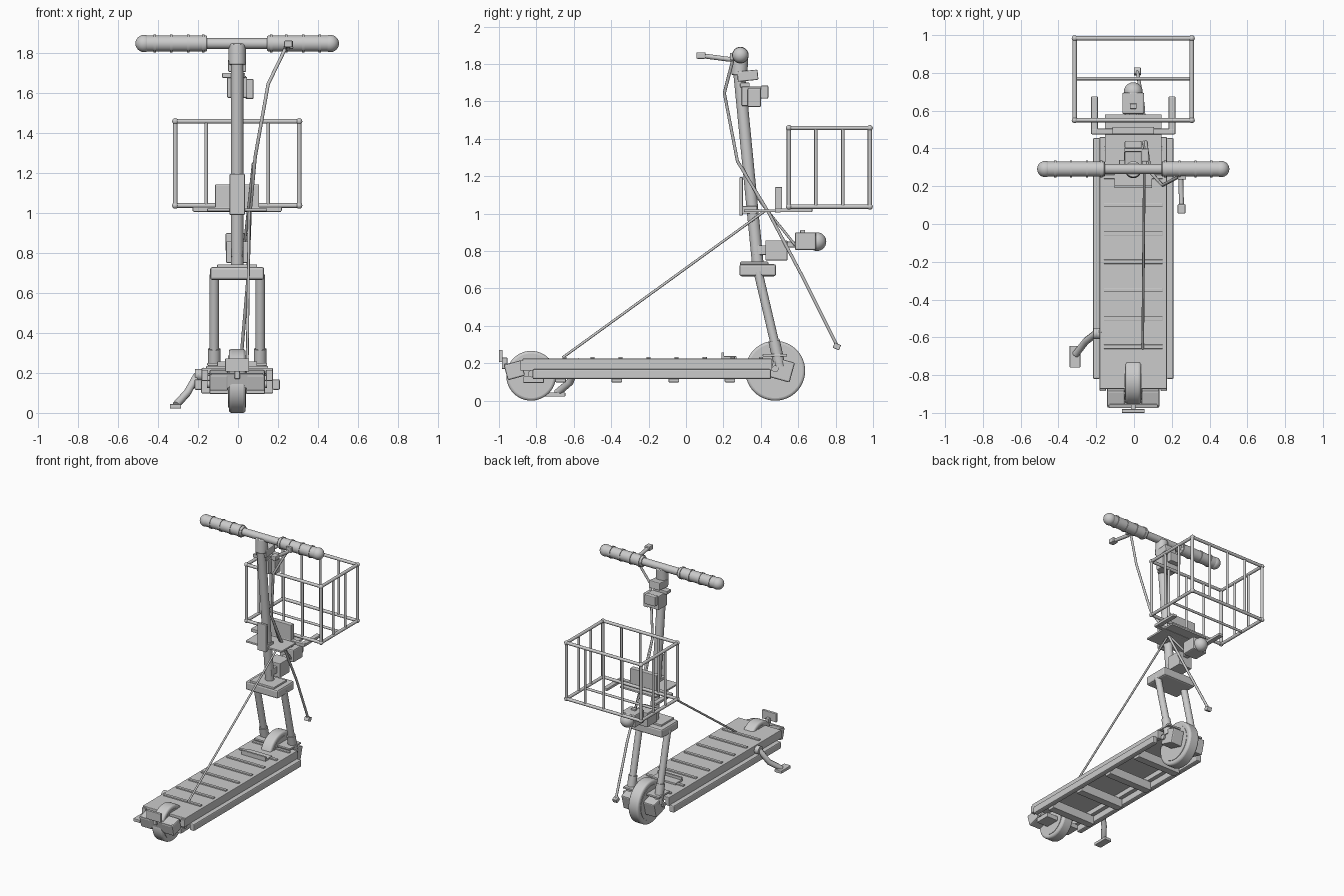
import bpy, math
from mathutils import Vector

CX = -0.004  # centre plane of the scooter


def finish(o, name, bevel=0.0):
    o.name = name
    if bevel:
        m = o.modifiers.new("bevel", 'BEVEL')
        m.width, m.segments, m.limit_method = bevel, 2, 'ANGLE'
    return o


def box(name, x, y, z, bevel=0.004, tilt=0.0, yaw=0.0):
    """Box from (min, max) ranges, x relative to the centre plane."""
    c = [(a + b) / 2 for a, b in (x, y, z)]
    bpy.ops.mesh.primitive_cube_add(size=1, location=(c[0] + CX, c[1], c[2]))
    o = bpy.context.object
    o.scale = [b - a for a, b in (x, y, z)]
    bpy.ops.object.transform_apply(location=False, rotation=False, scale=True)
    o.rotation_euler = (tilt, 0, yaw)
    return finish(o, name, bevel)


def rod(name, a, b, r, sides=20, bevel=0.0):
    a, b = Vector(a), Vector(b)
    a.x += CX
    b.x += CX
    d = b - a
    bpy.ops.mesh.primitive_cylinder_add(vertices=sides, radius=r, depth=d.length, location=(a + b) / 2)
    o = bpy.context.object
    o.rotation_euler = d.to_track_quat('Z', 'Y').to_euler()
    bpy.ops.object.shade_smooth_by_angle(angle=math.radians(35))
    return finish(o, name, bevel)


def ball(name, p, r, seg=20):
    bpy.ops.mesh.primitive_uv_sphere_add(segments=seg, ring_count=seg // 2, radius=r,
                                         location=(p[0] + CX, p[1], p[2]))
    bpy.ops.object.shade_smooth()
    return finish(bpy.context.object, name)


def cable(name, pts, r):
    c = bpy.data.curves.new(name, 'CURVE')
    c.dimensions, c.bevel_depth, c.bevel_resolution, c.use_fill_caps = '3D', r, 2, True
    s = c.splines.new('POLY')
    s.points.add(len(pts) - 1)
    for q, p in zip(s.points, pts):
        q.co = (p[0] + CX, p[1], p[2], 1)
    o = bpy.data.objects.new(name, c)
    bpy.context.collection.objects.link(o)
    return o


# wheels: tyre, disc, hub and axle
for tag, y, r in (("front", 0.477, 0.16), ("rear", -0.828, 0.133)):
    t = rod(tag + "_tyre", (-0.042, y, r), (0.042, y, r), r, 48, 0.014)
    t.modifiers["bevel"].segments = 3
    rod(tag + "_wheel_disc", (-0.045, y, r), (0.045, y, r), r * 0.8, 40)
    rod(tag + "_axle", (-0.15, y, r + 0.01), (0.15, y, r + 0.01), 0.018)

# axle blocks either side of each wheel
for s in (-1, 1):
    x = sorted((s * 0.045, s * 0.138))
    box("front_axle_block", x, (0.455, 0.57), (0.11, 0.22), 0.008, -0.27)
    box("rear_axle_block", x, (-0.965, -0.87), (0.12, 0.205), 0.008, 0.27)
    box("rear_axle_plate", x, (-0.87, -0.76), (0.095, 0.13))
box("rear_bridge", (-0.13, 0.13), (-0.965, -0.945), (0.125, 0.2), 0.004, 0.27)
box("front_collar", (-0.15, 0.15), (0.41, 0.54), (0.236, 0.25), 0.003)

# deck, edge beams, side rails, grip strips, cross slats
box("deck_board", (-0.178, 0.178), (-0.873, 0.46), (0.195, 0.225))
for s in (-1, 1):
    box("deck_edge", sorted((s * 0.145, s * 0.178)), (-0.885, 0.46), (0.16, 0.215))
    box("side_rail", sorted((s * 0.175, s * 0.214)), (-0.82, 0.455), (0.115, 0.168), 0.008)
for i in range(8):
    y = -0.65 + i * 0.15
    box("grip_strip", (-0.155, 0.155), (y - 0.011, y + 0.011), (0.22, 0.234), 0.002)
for y in (-0.67, -0.37, -0.065, 0.235):
    box("cross_slat", (-0.18, 0.18), (y - 0.028, y + 0.028), (0.098, 0.165))
box("deck_stop", (-0.1, 0.1), (0.19, 0.204), (0.22, 0.257), 0.002)
box("deck_pad", (-0.1, 0.1), (0.2, 0.27), (0.22, 0.238), 0.003)

# rear reflector on a short stem
box("reflector_plate", (-0.06, 0.06), (-1.0, -0.98), (0.207, 0.272), 0.003)
box("reflector_stem", (-0.013, 0.013), (-0.985, -0.955), (0.17, 0.23), 0.003)

# kickstand
cable("kickstand_leg", [(-0.16, -0.57, 0.21), (-0.205, -0.585, 0.18), (-0.25, -0.62, 0.1),
                        (-0.305, -0.69, 0.04)], 0.02)
rod("kickstand_pivot", (-0.21, -0.58, 0.19), (-0.15, -0.58, 0.19), 0.03)
box("kickstand_foot", (-0.337, -0.28), (-0.76, -0.645), (0.022, 0.044), 0.004)

# fork legs and crown
for s in (-1, 1):
    rod("fork_leg", (s * 0.115, 0.5, 0.2), (s * 0.115, 0.385, 0.69), 0.024)
    rod("fork_sleeve", (s * 0.115, 0.502, 0.18), (s * 0.115, 0.471, 0.32), 0.031)
box("fork_crown", (-0.135, 0.135), (0.285, 0.482), (0.665, 0.73), 0.012)
box("crown_cap", (-0.1, 0.1), (0.29, 0.44), (0.725, 0.743))


def stem_y(z):
    return 0.382 - (z - 0.75) * 0.098


# steering tube with clamp plates
rod("steering_tube", (0, stem_y(0.7), 0.7), (0, stem_y(1.8), 1.8), 0.031, 28)
rod("stem_head", (0, stem_y(1.74), 1.74), (0, 0.29, 1.845), 0.043, 24, 0.006)
box("clamp_plate", (-0.038, 0.038), (0.286, 0.304), (0.99, 1.195), 0.004)
box("clamp_block", (-0.036, 0.036), (0.3, 0.38), (1.0, 1.04))

# handlebar, grips with ridges and rounded ends
HY, HZ = 0.291, 1.847
rod("handlebar", (-0.46, HY, HZ), (0.46, HY, HZ), 0.027, 24)
for s in (-1, 1):
    rod("grip", (s * 0.15, HY, HZ), (s * 0.468, HY, HZ), 0.04, 28, 0.006)
    for x in (0.17, 0.245, 0.33, 0.413):
        rod("grip_ring", (s * (x - 0.006), HY, HZ), (s * (x + 0.006), HY, HZ), 0.0445, 28)
    ball("grip_end", (s * 0.466, HY, HZ), 0.043, 24)

# stem bracket and display
box("stem_bracket", (-0.045, 0.045), (0.275, 0.385), (1.71, 1.765), 0.006, 0.1)
box("bracket_bar", (-0.075, 0.04), (0.29, 0.34), (1.675, 1.7))
box("display_body", (-0.05, 0.05), (0.298, 0.402), (1.575, 1.68), 0.006)
box("display_side", (0.04, 0.082), (0.33, 0.4), (1.57, 1.67), 0.006)
box("display_face", (-0.045, 0.045), (0.4, 0.44), (1.615, 1.685), 0.006)

# basket bracket
box("basket_back_plate", (-0.11, 0.11), (0.476, 0.514), (1.01, 1.142))
box("basket_bracket", (-0.15, 0.15), (0.31, 0.58), (1.008, 1.022), 0.003)
box("basket_crossbar", (-0.22, 0.22), (0.475, 0.505), (1.005, 1.03))
for s in (-1, 1):
    box("basket_arm", (s * 0.205 - 0.018, s * 0.205 + 0.018), (0.475, 0.675), (1.008, 1.028))

# wire basket
X, Y0, Y1, Z0, Z1, R = 0.31, 0.55, 0.983, 1.037, 1.458, 0.0115
for z in (Z0, Z1):
    for y in (Y0, Y1):
        rod("basket_rim_x", (-X, y, z), (X, y, z), R, 12)
    for x in (-X, X):
        rod("basket_rim_y", (x, Y0, z), (x, Y1, z), R, 12)
        for y in (Y0, Y1):
            ball("basket_corner", (x, y, z), 0.016, 12)
for y in (Y0, Y1):
    for i in range(5):
        x = -X + i * X / 2
        rod("basket_upright", (x, y, Z0), (x, y, Z1), R if i in (0, 4) else 0.009, 12)
for s in (-1, 1):
    for t in (1 / 3, 2 / 3):
        y = Y0 + t * (Y1 - Y0)
        rod("basket_side_upright", (s * X, y, Z0), (s * X, y, Z1), 0.009, 12)
rod("basket_floor_bar", (-X, 0.77, Z0), (X, 0.77, Z0), 0.009, 12)

# headlight and its battery box
box("battery_box", (-0.055, 0.055), (0.425, 0.542), (0.75, 0.857))
box("box_mount", (-0.03, 0.03), (0.36, 0.43), (0.78, 0.83))
box("headlight_body", (-0.058, 0.058), (0.582, 0.695), (0.805, 0.9), 0.008)
box("headlight_mount", (-0.02, 0.02), (0.53, 0.59), (0.82, 0.85))
ball("headlight_lens", (0, 0.7, 0.85), 0.05, 24)
box("headlight_button", (-0.018, 0.018), (0.61, 0.637), (0.895, 0.912), 0.003)

# brake lever
cable("brake_lever", [(0.25, 0.28, 1.835), (0.252, 0.23, 1.825), (0.256, 0.08, 1.845)], 0.013)
box("lever_tip", (0.235, 0.277), (0.055, 0.105), (1.828, 1.862), 0.006)
box("lever_clamp", (0.235, 0.28), (0.235, 0.27), (1.82, 1.86))

# cables
cable("front_brake_cable", [(0.24, 0.25, 1.82), (0.155, 0.205, 1.645), (0.09, 0.275, 1.28),
                            (0.064, 0.445, 1.0), (0.052, 0.63, 0.65), (0.022, 0.805, 0.3)], 0.009)
box("cable_end", (0.003, 0.04), (0.788, 0.825), (0.275, 0.305), 0.004, -0.4)
cable("rear_brake_cable", [(0.06, 0.43, 1.02), (0.05, -0.66, 0.23)], 0.007)
cable("light_cable", [(0.08, 0.3, 1.25), (0.06, 0.4, 1.06), (0.035, 0.585, 0.83)], 0.007)
